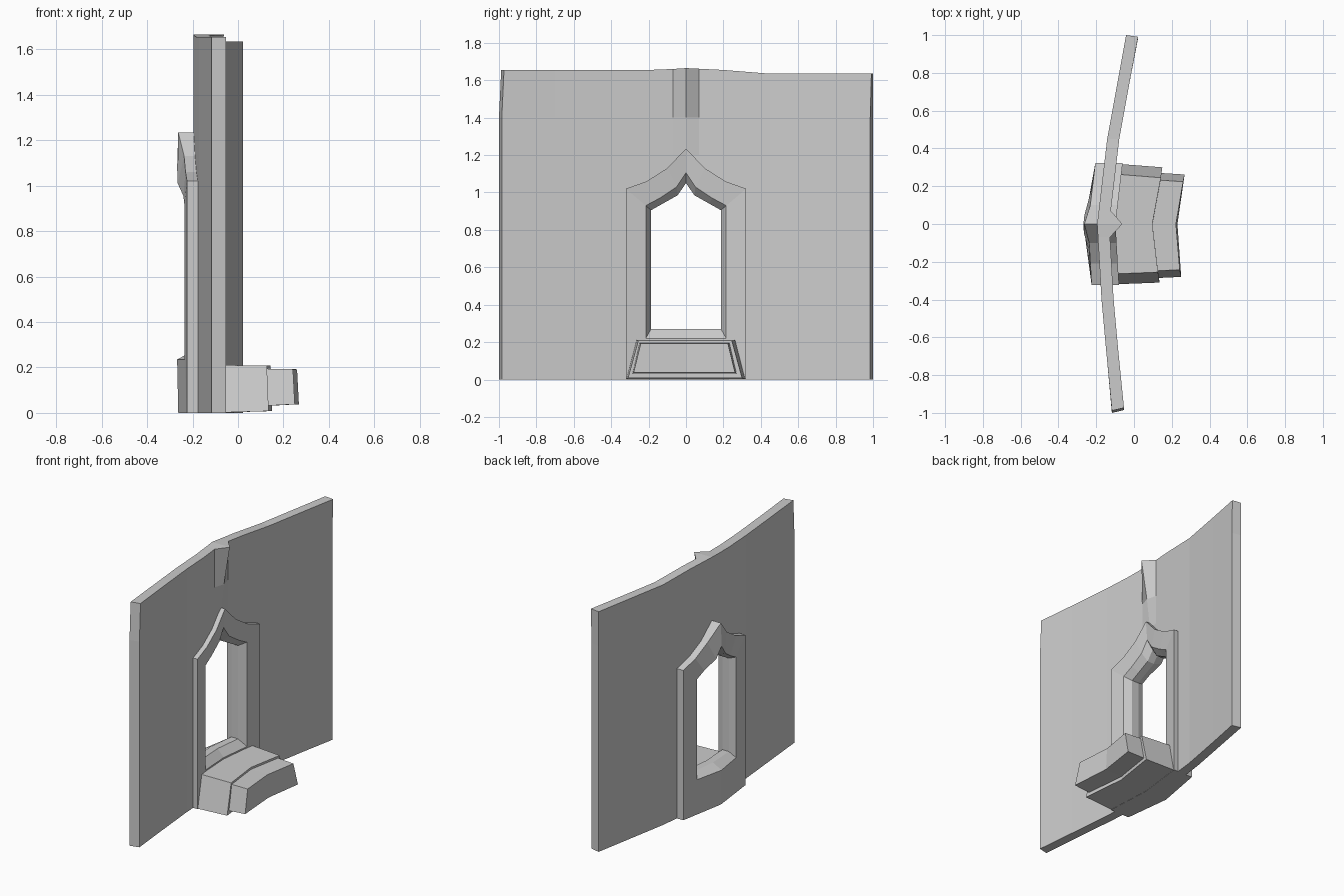
import bpy, bmesh

if "Cube" in bpy.data.objects:
    bpy.data.objects.remove(bpy.data.objects["Cube"])


def lerp_table(table, t):
    for (a, va), (b, vb) in zip(table, table[1:]):
        if t <= b:
            return va + (vb - va) * (t - a) / (b - a)
    return table[-1][1]


# centre line of the bent wall in plan (y -> x), and its top edge (y -> z)
PLAN = [(-1, -.085), (-.4, -.14), (0, -.163), (.45, -.11), (1, -.01)]
TOP = [(-1, 1.655), (-.15, 1.655), (0, 1.665), (.2, 1.655), (.45, 1.635), (1, 1.635)]
RIDGE = [(0, 0), (1.2, 0), (1.4, .025), (1.67, .07)]


def bend(y):
    return lerp_table(PLAN, y)


def make_object(name, bm):
    bmesh.ops.recalc_face_normals(bm, faces=bm.faces[:])
    me = bpy.data.meshes.new(name)
    bm.to_mesh(me)
    bm.free()
    ob = bpy.data.objects.new(name, me)
    bpy.context.collection.objects.link(ob)
    return ob


def loft(bm, loops, closed):
    """Bridge equal-length closed loops; closed joins the last to the first, else cap."""
    rings = [[bm.verts.new(p) for p in loop] for loop in loops]
    n = len(rings[0])
    pairs = list(zip(rings, rings[1:]))
    if closed:
        pairs.append((rings[-1], rings[0]))
    for a, b in pairs:
        for i in range(n):
            j = (i + 1) % n
            bm.faces.new((a[i], a[j], b[j], b[i]))
    if not closed:
        bm.faces.new(rings[0])
        bm.faces.new(rings[-1])


def arch(half):
    """Mirror half an outline (bottom to peak) and add a bottom midpoint."""
    return half + [(-y, z) for y, z in half[-2::-1]] + [(0, half[0][1])]


# wall: one closed strip per row, with a ridge growing above the arch
ys = [-1, -.7, -.4, -.2, -.07, 0, .07, .2, .45, .75, 1]
rows = []
for k, z in enumerate([0, .6, 1.2, 1.4, 1.65]):
    shift = .012 if k == 4 else 0
    front, back = [], []
    for y in ys:
        zz = lerp_table(TOP, y) if k == 4 else z
        bump = lerp_table(RIDGE, zz) if y == 0 else 0
        yf = y * .985 if abs(y) == 1 else y
        s = shift if y < 0 and y == -1 else (shift * .5 if y == 1 else 0)
        front.append((bend(y) + .032 + bump, yf + s, zz))
        back.append((bend(y) - .032, y + (s if y < 0 else 0), zz))
    rows.append(front + back[::-1])
bm = bmesh.new()
loft(bm, rows[:], False)
# split the caps into quads across the thickness
caps = [f for f in bm.faces if len(f.verts) > 4]
for cap in caps:
    v = list(cap.verts)
    n = len(v)
    bm.faces.remove(cap)
    for i in range(n // 2 - 1):
        bm.faces.new((v[i], v[i + 1], v[n - 2 - i], v[n - 1 - i]))
wall = make_object("wall_panel", bm)

# opening cut through the wall, hidden inside the frame
hole = arch([(-.26, .12), (-.26, .97), (-.17, 1.01), (-.07, 1.08), (0, 1.16)])
bm = bmesh.new()
loft(bm, [[(x, y, z) for y, z in hole] for x in (-.5, .3)], False)
cutter = make_object("opening_cutter", bm)
cutter.hide_render = True
mod = wall.modifiers.new("opening", "BOOLEAN")
mod.operation = 'DIFFERENCE'
mod.solver = 'EXACT'
mod.object = cutter
bpy.context.view_layer.objects.active = wall
bpy.ops.object.modifier_apply(modifier=mod.name)
bpy.data.objects.remove(cutter)

# pointed window frame: outlines swept through the depth of the wall
outer = arch([(-.322, 0), (-.322, 1.02), (-.21, 1.06), (-.1, 1.13), (0, 1.235)])
lip = arch([(-.215, .22), (-.215, .93), (-.14, .97), (-.05, 1.03), (0, 1.105)])
inner = arch([(-.187, .27), (-.187, .905), (-.125, .94), (-.045, .985), (0, 1.05)])
back_lip = arch([(-.2, .235), (-.2, .92), (-.135, .955), (-.048, 1.01), (0, 1.08)])


def ring(outline, off):
    pts = []
    for y, z in outline:
        lean = -.02 if off < -.05 and abs(y) < .06 else 0
        pts.append((bend(y) + off + lean, y, z))
    return pts


bm = bmesh.new()
loft(bm, [ring(outer, -.08), ring(outer, .065), ring(lip, .055),
          ring(inner, .01), ring(inner, -.04), ring(back_lip, -.085)], True)
make_object("window_frame", bm)


# stepped sill: curved blocks with a trapezoid cross-section
def sill_block(name, left, mid, right, z0, z1, inset):
    """left/mid/right: (x start, x end, y start, y end) for each station."""
    loops = []
    for (xa, xb, ya, yb), side in ((left, 1), (mid, 0), (right, -1)):
        d = side * inset
        loops.append([(xa, ya, 0 if z0 == 0 else z0), (xb, yb, z0 + .008),
                      (xb - .008, yb + d, z1), (xa, ya + d, z1 + .003)])
    bm = bmesh.new()
    loft(bm, loops, False)
    make_object(name, bm)


sill_block("sill_inner_step", (-.12, .135, -.32, -.31), (-.14, .105, 0, 0),
           (-.11, .15, .32, .3), 0, .208, .055)
sill_block("sill_outer_step", (.1, .25, -.287, -.28), (.07, .23, 0, 0),
           (.11, .268, .272, .262), .03, .192, .038)
